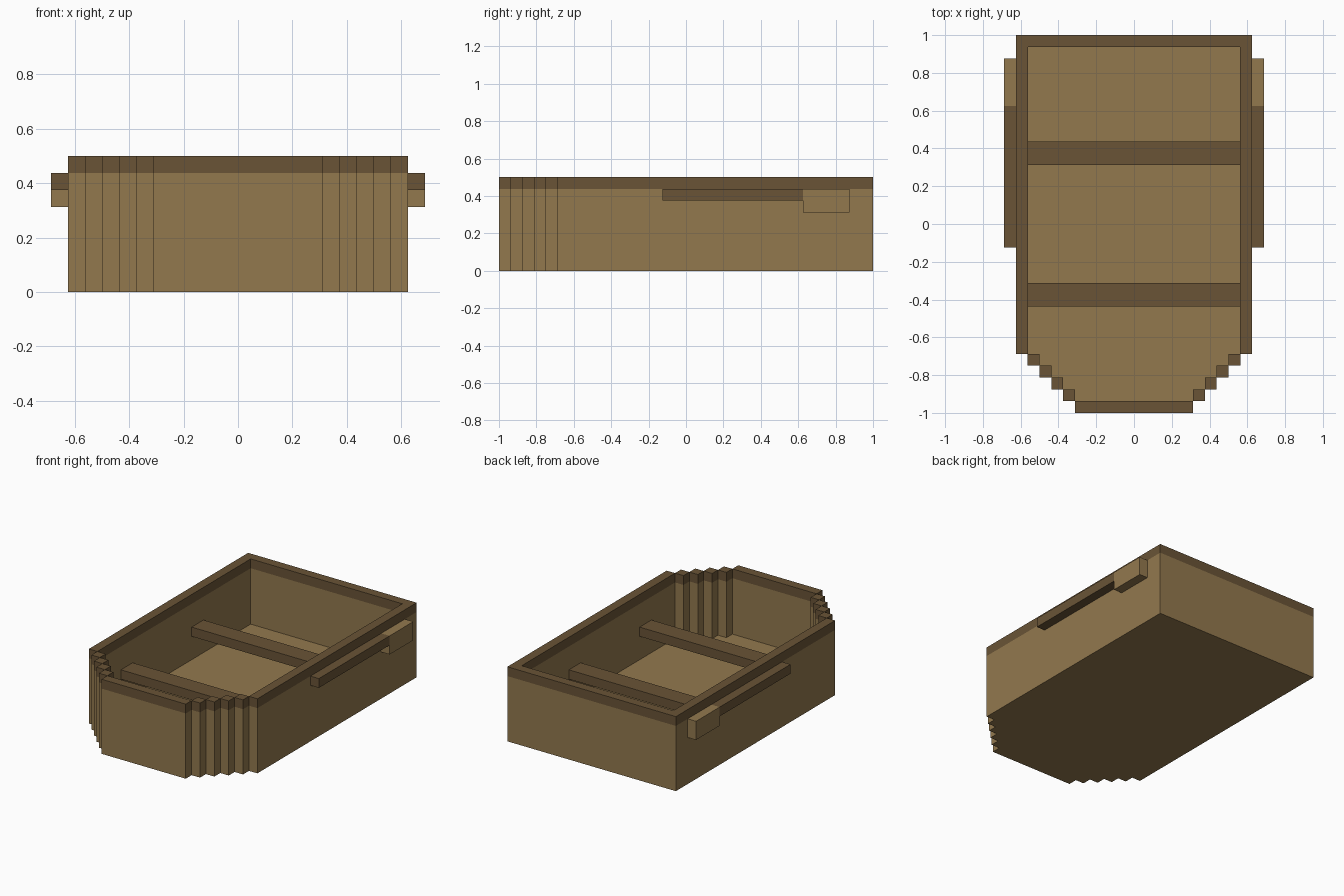
import bpy
import bmesh

U = 1 / 16      # one plank thickness
RIM_Z = 7 * U   # where the dark rim band begins
TOP = 8 * U

cube = bpy.data.objects.get("Cube")
if cube:
    bpy.data.objects.remove(cube, do_unlink=True)


def material(name, rgb):
    m = bpy.data.materials.new(name)
    m.use_nodes = True
    color = (*rgb, 1)
    m.diffuse_color = color
    bsdf = m.node_tree.nodes["Principled BSDF"]
    bsdf.inputs["Base Color"].default_value = color
    bsdf.inputs["Roughness"].default_value = 0.9
    return m


light_wood = material("light wood", (0.29, 0.19, 0.076))
dark_wood = material("dark wood", (0.142, 0.088, 0.037))


def make_object(name, bm, mats):
    mesh = bpy.data.meshes.new(name)
    bm.to_mesh(mesh)
    bm.free()
    for m in mats:
        mesh.materials.append(m)
    obj = bpy.data.objects.new(name, mesh)
    bpy.context.collection.objects.link(obj)
    return obj


def box(name, lo, hi, mat):
    bm = bmesh.new()
    bmesh.ops.create_cube(bm, size=1)
    for v in bm.verts:
        v.co = [(a + b) / 2 + c * (b - a) for a, b, c in zip(lo, hi, v.co)]
    return make_object(name, bm, [mat])


def stepped_outline(half_width, back, steps, front):
    """Counter-clockwise plan: straight sides, stepped bow corners."""
    x, y = half_width, -11 * U
    side = [(x, back), (x, y)]
    for _ in range(steps):
        x -= U
        side.append((x, y))
        y -= U
        side.append((x, y))
    side[-1] = (x, front)
    return [(-px, py) for px, py in side] + side[::-1]


# Hull: outer skin, inner skin, floor and rim
bm = bmesh.new()


def face(points, dark=False):
    f = bm.faces.new([bm.verts.new(p) for p in points])
    f.material_index = int(dark)


def skin(outline, z0, z1, dark):
    for (ax, ay), (bx, by) in zip(outline, outline[1:] + outline[:1]):
        face([(ax, ay, z0), (bx, by, z0), (bx, by, z1), (ax, ay, z1)], dark)


outer = stepped_outline(10 * U, 1, 5, -1)
inner = stepped_outline(9 * U, 1 - U, 4, -1 + U)
for outline, base in ((outer, 0), (inner[::-1], U)):
    skin(outline, base, RIM_Z, False)
    skin(outline, RIM_Z, TOP, True)
face([(x, y, 0) for x, y in outer[::-1]])
face([(x, y, U) for x, y in inner])


def rim_rect(x0, x1, y0, y1):
    face([(x0, y0, TOP), (x1, y0, TOP), (x1, y1, TOP), (x0, y1, TOP)], True)


rim_rect(-9 * U, 9 * U, 1 - U, 1)
rim_rect(-5 * U, 5 * U, -1, -1 + U)
rects = [(9 * U, 10 * U, -11 * U, 1)]
rects += [((8 - i) * U, (9 - i) * U, (-12 - i) * U, (-11 - i) * U) for i in range(4)]
for x0, x1, y0, y1 in rects:
    rim_rect(x0, x1, y0, y1)
    rim_rect(-x1, -x0, y0, y1)
make_object("hull", bm, [light_wood, dark_wood])

# Bench seats across the hull
for name, y in (("front_seat", -6 * U), ("rear_seat", 6 * U)):
    box(name, (-9 * U, y - U, 3.5 * U), (9 * U, y + U, 4.5 * U), dark_wood)

# Oars stowed along the outside
for side, x in (("left", 10 * U), ("right", -11 * U)):
    box(side + "_oar_shaft", (x, -2 * U, 6 * U), (x + U, 10 * U, 7 * U), dark_wood)
    box(side + "_oar_blade", (x, 10 * U, 5 * U), (x + U, 14 * U, 7 * U), light_wood)
